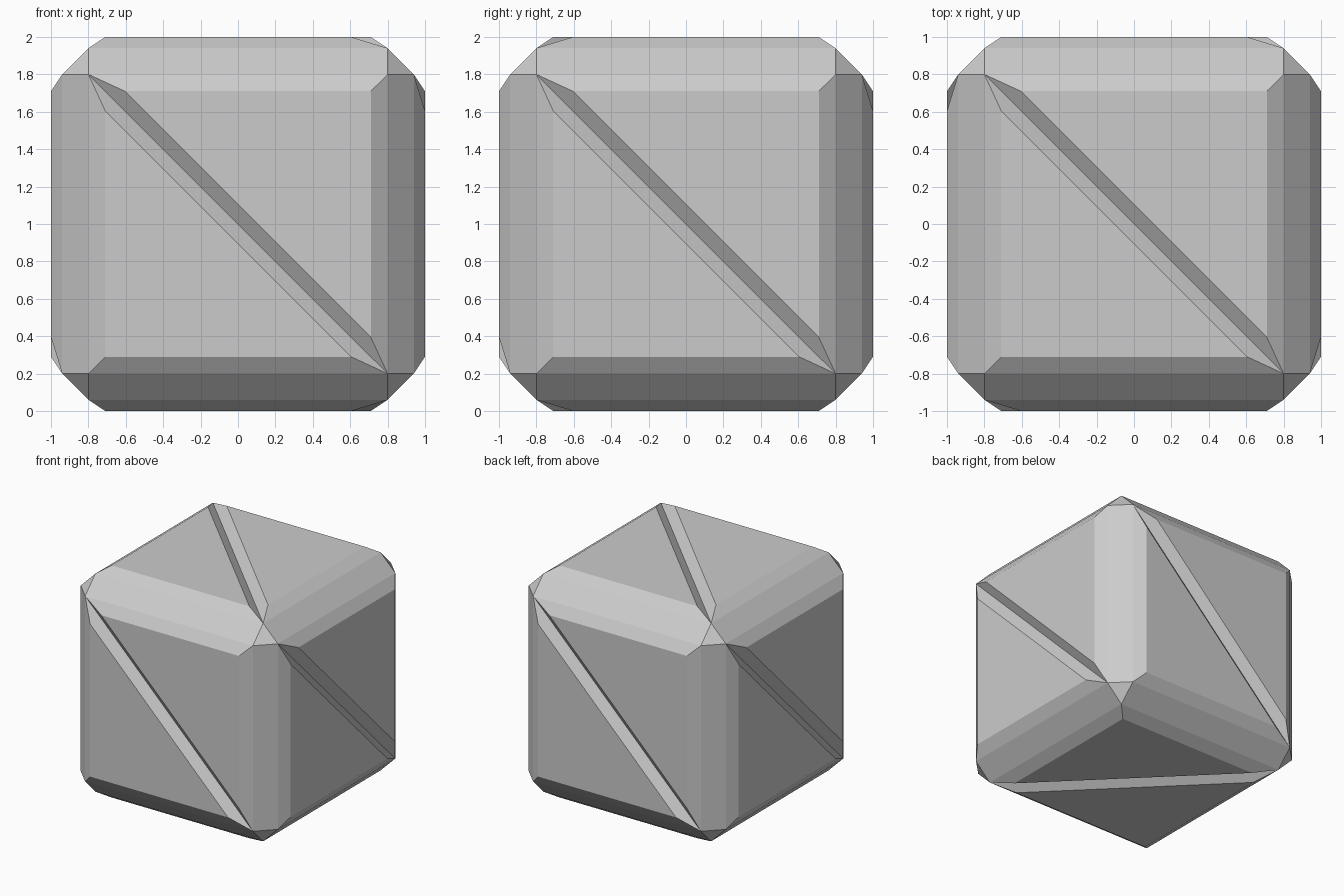
import bpy, bmesh
from mathutils import Vector
from itertools import product

if "Cube" in bpy.data.objects:
    bpy.data.objects.remove(bpy.data.objects["Cube"])

S, BASE, TOP = 0.80, 0.94, 1.0      # face half-width, rim height, plate height
IN, TIP = 0.71, 0.605               # plate inset and its sharp corner

bm = bmesh.new()
CENTRE = Vector((0, 0, 1))


def face(points):
    bm.faces.new([bm.verts.new(Vector(p) + CENTRE) for p in points])


def side(u, v, n):
    """One cube side: two raised triangular plates with a V groove between."""
    u, v, n = Vector(u), Vector(v), Vector(n)
    for k in (1, -1):
        def place(pts, h):
            return [u * a * k + v * b * k + n * h for a, b in pts]
        rim = place([(-S, S), (-S, -S), (S, -S)], BASE)
        plate = place([(-IN, TIP), (-IN, -IN), (TIP, -IN)], TOP)
        face(plate)
        for i in range(3):
            j = (i + 1) % 3
            face([rim[i], rim[j], plate[j], plate[i]])


# Six sides, each given by its right, up and outward directions
X, Y, Z = Vector((1, 0, 0)), Vector((0, 1, 0)), Vector((0, 0, 1))
for u, v, n in [(X, Z, -Y), (Y, Z, X), (-X, Z, Y), (-Y, Z, -X), (X, Y, Z), (X, Y, -Z)]:
    side(u, v, n)

# Twelve chamfer strips along the cube edges
for a, b, c in [(X, Y, Z), (Y, Z, X), (Z, X, Y)]:
    for s, t in product((1, -1), repeat=2):
        p, q = b * s * BASE + c * t * S, b * s * S + c * t * BASE
        face([p - a * S, p + a * S, q + a * S, q - a * S])

# Eight corner triangles
for x, y, z in product((1, -1), repeat=3):
    face([(x * BASE, y * S, z * S), (x * S, y * BASE, z * S), (x * S, y * S, z * BASE)])

bmesh.ops.remove_doubles(bm, verts=bm.verts, dist=0.0005)
bmesh.ops.recalc_face_normals(bm, faces=bm.faces)
mesh = bpy.data.meshes.new("grooved_cube")
bm.to_mesh(mesh)
bm.free()
bpy.context.collection.objects.link(bpy.data.objects.new("grooved_cube", mesh))
